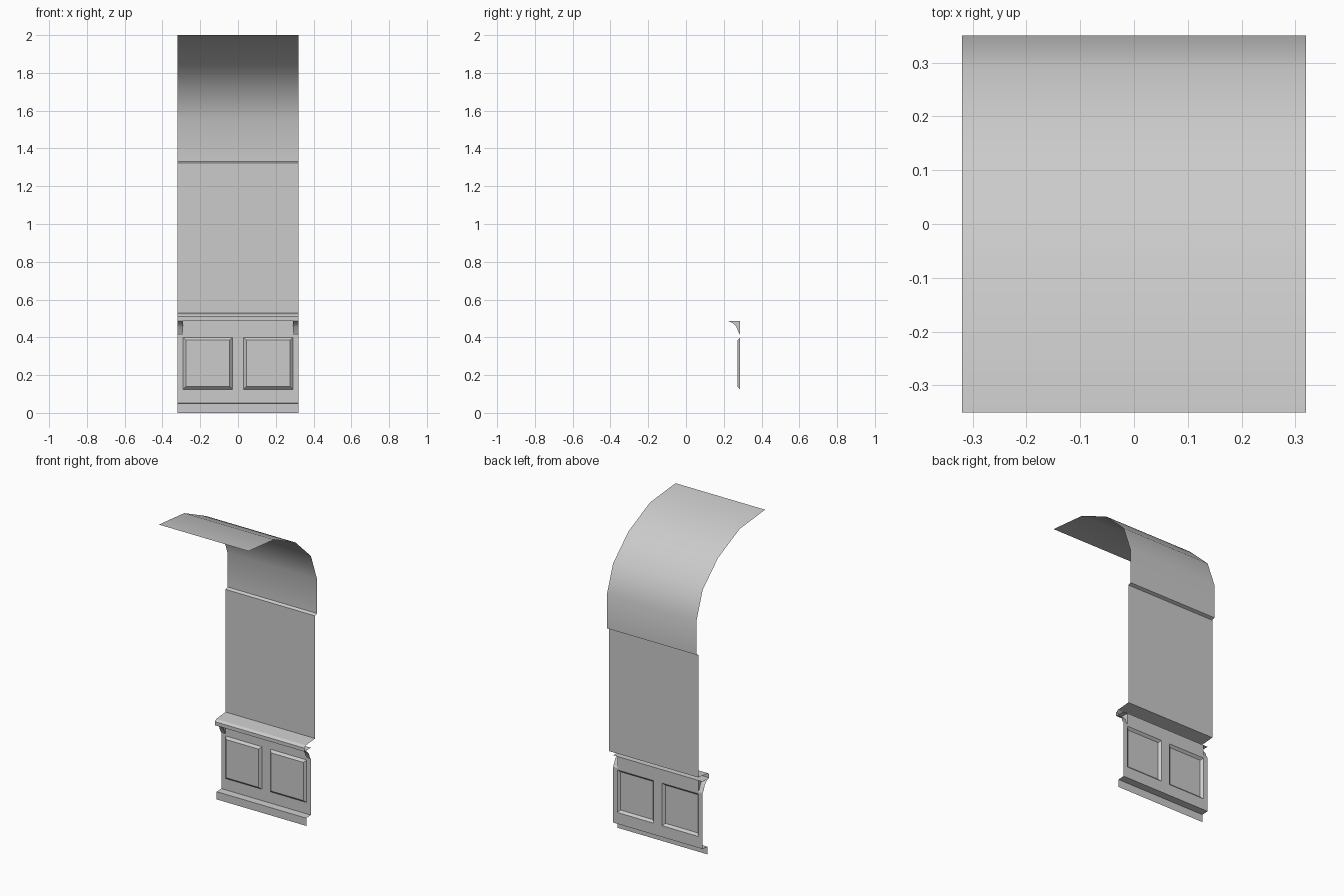
import bpy, bmesh
from mathutils import Vector

if "Cube" in bpy.data.objects:
    bpy.data.objects.remove(bpy.data.objects["Cube"])

HALF = 0.32      # half width of the wall section
PANEL_Y = 0.287  # plane of the lower panelling


def finish(name, bm, smooth=None):
    bmesh.ops.remove_doubles(bm, verts=bm.verts, dist=1e-5)
    mesh = bpy.data.meshes.new(name)
    bm.to_mesh(mesh)
    bm.free()
    obj = bpy.data.objects.new(name, mesh)
    bpy.context.collection.objects.link(obj)
    if smooth:
        bpy.ops.object.select_all(action='DESELECT')
        obj.select_set(True)
        bpy.context.view_layer.objects.active = obj
        bpy.ops.object.shade_smooth_by_angle(angle=smooth)
    return obj


def sweep(bm, profile, x0, x1):
    """Open sheet: a (y, z) profile listed top to bottom, swept along x."""
    rows = [[bm.verts.new((x, y, z)) for x in (x0, x1)] for y, z in profile]
    for a, b in zip(rows, rows[1:]):
        bm.faces.new((a[0], b[0], b[1], a[1]))


# Curved ceiling
bm = bmesh.new()
sweep(bm, [(-0.35, 2.0), (-0.09, 1.975), (0.13, 1.872), (0.287, 1.725),
           (0.35, 1.55), (0.35, 1.33)], -HALF, HALF)
finish("curved_ceiling", bm, 0.8)

# Upper wall with the small step beneath the ceiling
bm = bmesh.new()
sweep(bm, [(0.35, 1.33), (0.33, 1.322), (0.33, 0.53)], -HALF, HALF)
finish("upper_wall", bm)

# Rail ledge
bm = bmesh.new()
sweep(bm, [(0.33, 0.53), (0.235, 0.522), (0.22, 0.51), (0.22, 0.487),
           (PANEL_Y, 0.487)], -HALF, HALF)
finish("rail_ledge", bm)

# Lower wall: grid of cells, two of them inset into raised panels
bm = bmesh.new()
xs = [-HALF, -0.29, -0.03, 0.03, 0.29, HALF]
zs = [0.052, 0.125, 0.40, 0.412, 0.487]
panels = []
for j in range(4):
    for i in range(5):
        if j == 3 and i in (0, 4):   # notches behind the brackets
            continue
        f = bm.faces.new([bm.verts.new((x, PANEL_Y, z)) for x, z in (
            (xs[i], zs[j]), (xs[i + 1], zs[j]),
            (xs[i + 1], zs[j + 1]), (xs[i], zs[j + 1]))])
        if j == 1 and i in (1, 3):
            panels.append(f)
bmesh.ops.remove_doubles(bm, verts=bm.verts, dist=1e-5)
bmesh.ops.inset_individual(bm, faces=panels, thickness=0.02)
for f in panels:
    bmesh.ops.translate(bm, verts=f.verts, vec=Vector((0, -0.014, 0)))
finish("panelled_lower_wall", bm)

# Brackets under the ledge: curved front and inner cheek, one at each end
curve = [(0.222, 0.487), (0.25, 0.474), (0.267, 0.455), (0.276, 0.43),
         (PANEL_Y, 0.412)]
for side, name in ((1, "right_bracket"), (-1, "left_bracket")):
    bm = bmesh.new()
    sweep(bm, curve, min(side * 0.29, side * HALF), max(side * 0.29, side * HALF))
    cheek = [bm.verts.new((side * 0.29, y, z)) for y, z in curve + [(PANEL_Y, 0.487)]]
    f = bm.faces.new(cheek)
    f.normal_update()
    if f.normal.x * side > 0:
        f.normal_flip()
    finish(name, bm, 0.9)

# Baseboard
bm = bmesh.new()
sweep(bm, [(PANEL_Y, 0.052), (0.24, 0.05), (0.24, 0.0)], -HALF, HALF)
finish("baseboard", bm)
